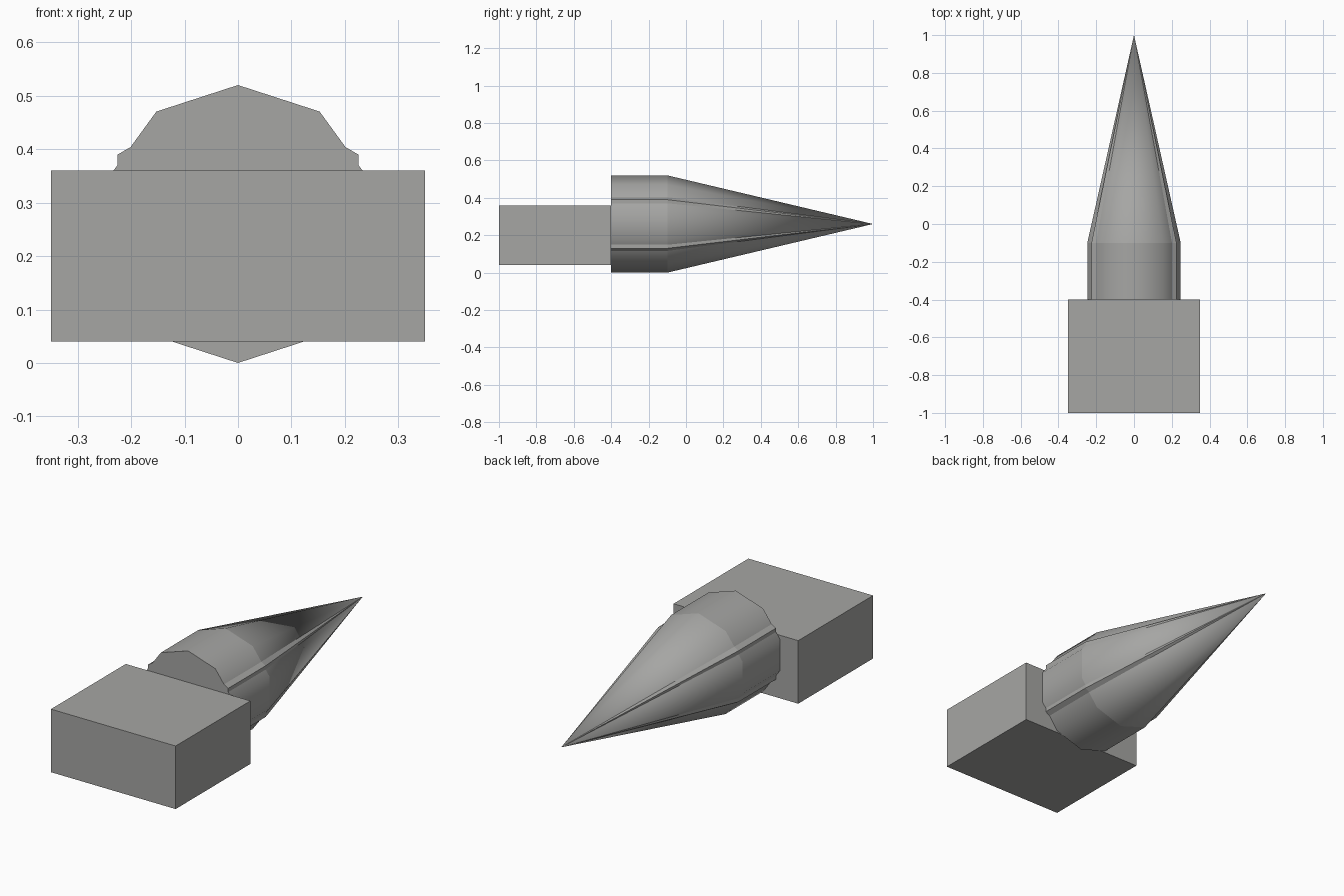
import bpy
import math

if "Cube" in bpy.data.objects:
    bpy.data.objects.remove(bpy.data.objects["Cube"])

AXIS_Z = 0.26   # height of the round axis
RADIUS = 0.26

grey = bpy.data.materials.new("mid_grey")
grey.diffuse_color = (0.38, 0.38, 0.37, 1)
grey.use_nodes = True
grey.node_tree.nodes["Principled BSDF"].inputs["Base Color"].default_value = grey.diffuse_color


def finish(name):
    ob = bpy.context.object
    ob.name = name
    ob.data.materials.append(grey)
    return ob


def along_y(name, sides, y0, y1, r_end):
    """Prism or cone lying along y, with a corner pointing straight up."""
    bpy.ops.mesh.primitive_cone_add(
        vertices=sides, radius1=RADIUS, radius2=r_end, depth=y1 - y0,
        location=(0, (y0 + y1) / 2, AXIS_Z), rotation=(-math.pi / 2, 0, 0))
    finish(name)
    bpy.ops.object.shade_smooth_by_angle(angle=math.radians(50))


# rear block
bpy.ops.mesh.primitive_cube_add(size=1, location=(0, -0.7, 0.2))
block = finish("rear_block")
block.scale = (0.7, 0.6, 0.32)

# ten-sided body and point, with six-sided ones showing through as ridges
for label, sides in (("body", 10), ("ridge", 6)):
    along_y(label + "_barrel", sides, -0.4, -0.1, RADIUS)
    along_y(label + "_point", sides, -0.1, 1.0, 0)
